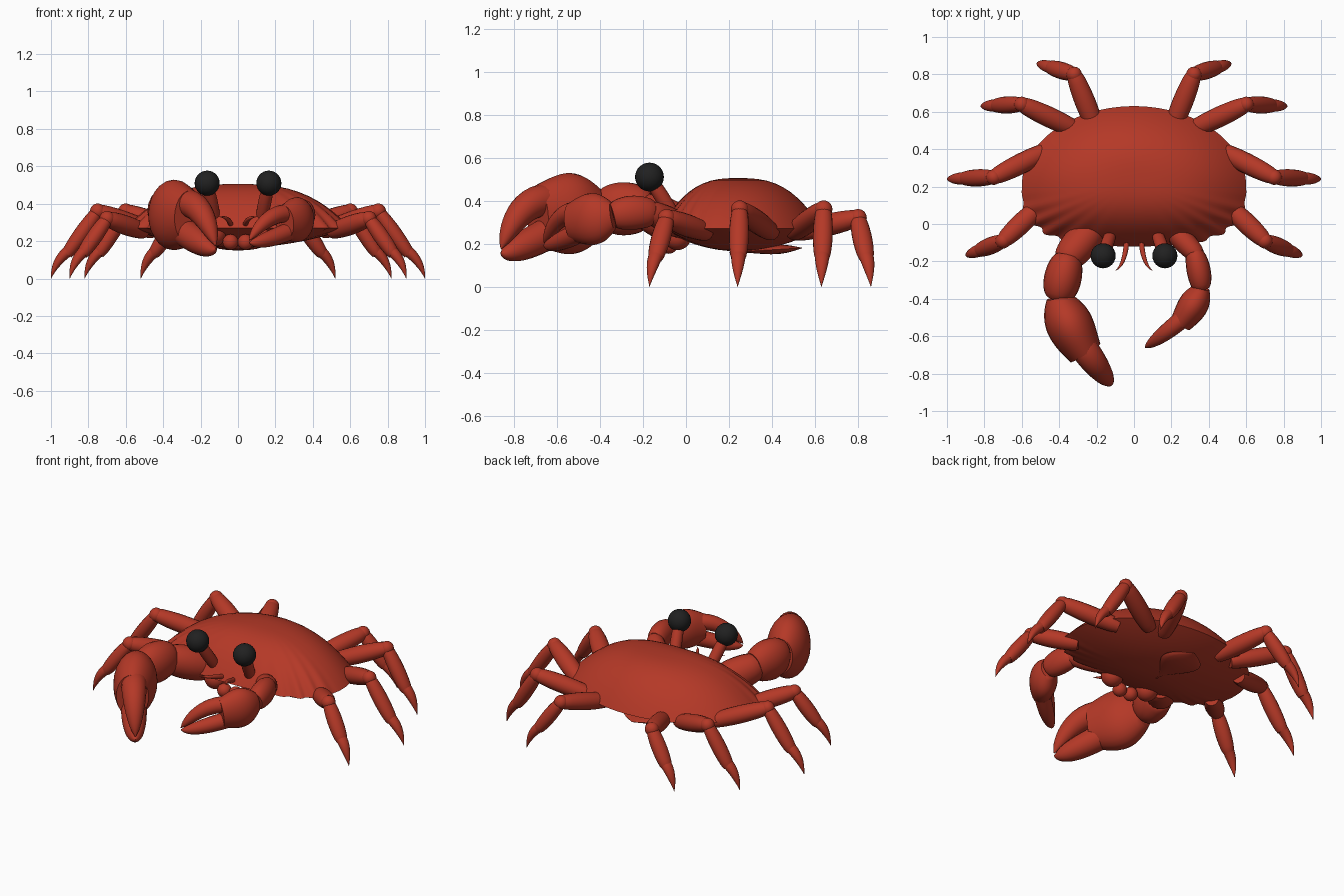
import bpy, bmesh, math
from mathutils import Vector

cube = bpy.data.objects.get("Cube")
if cube:
    bpy.data.objects.remove(cube, do_unlink=True)


def material(name, color):
    mat = bpy.data.materials.new(name)
    mat.use_nodes = True
    mat.diffuse_color = (*color, 1)
    shader = mat.node_tree.nodes["Principled BSDF"]
    shader.inputs["Base Color"].default_value = (*color, 1)
    return mat


RED = material("shell red", (0.46, 0.04, 0.02))
BLACK = material("eye black", (0.015, 0.015, 0.015))


def finish(name, bm, mat):
    bmesh.ops.recalc_face_normals(bm, faces=bm.faces)
    mesh = bpy.data.meshes.new(name)
    bm.to_mesh(mesh)
    bm.free()
    obj = bpy.data.objects.new(name, mesh)
    bpy.context.collection.objects.link(obj)
    mesh.materials.append(mat)
    bpy.ops.object.select_all(action='DESELECT')
    obj.select_set(True)
    bpy.context.view_layer.objects.active = obj
    bpy.ops.object.shade_smooth_by_angle(angle=math.radians(50))


def bridge(bm, rings):
    """Skin a stack of vertex rings and cap both ends."""
    for lower, upper in zip(rings, rings[1:]):
        for i in range(len(lower)):
            j = (i + 1) % len(lower)
            bm.faces.new((lower[i], lower[j], upper[j], upper[i]))
    bm.faces.new(rings[0])
    bm.faces.new(rings[-1])


def curve_point(points, t):
    """Point on a Bezier curve of any degree."""
    while len(points) > 1:
        points = [a.lerp(b, t) for a, b in zip(points, points[1:])]
    return points[0]


# Thickness along a part, from its root (t = 0) to its end (t = 1)
def barrel(t):
    return 0.7 + 0.3 * math.sin(math.pi * t) ** 0.6


def palm_shape(t):
    return 0.55 + 0.2 * t + 0.35 * math.sin(math.pi * t)


def spike(t):
    return 1 - t ** 2


def teardrop(t):
    return math.sin(math.pi * t ** 1.6)


def limb(name, points, width, height, shape, steps=14, sides=18):
    """Elliptical tube along a curve; width and height are radii."""
    points = [Vector(p) for p in points]
    bm = bmesh.new()
    rings = []
    for i in range(steps + 1):
        t = i / steps
        centre = curve_point(points, t)
        ahead = curve_point(points, min(t + 0.01, 1)) - curve_point(points, max(t - 0.01, 0))
        across = ahead.cross(Vector((0, 0, 1))).normalized()
        up = across.cross(ahead).normalized()
        size = max(shape(t), 0.04)
        ring = []
        for k in range(sides):
            angle = math.tau * k / sides
            offset = across * width * math.cos(angle) + up * height * math.sin(angle)
            ring.append(bm.verts.new(centre + offset * size))
        rings.append(ring)
    bridge(bm, rings)
    finish(name, bm, RED)


def ball(name, centre, radius, mat):
    bm = bmesh.new()
    bmesh.ops.create_uvsphere(bm, u_segments=24, v_segments=14, radius=radius)
    bmesh.ops.translate(bm, verts=bm.verts, vec=centre)
    finish(name, bm, mat)


# Shell: domed stack of one outline, round behind, squarer and scalloped in front
def signed_power(value, power):
    return math.copysign(abs(value) ** power, value)


def shell_ring(bm, scale, z, sides=144):
    ring = []
    for k in range(sides):
        angle = math.tau * k / sides
        c, s = math.cos(angle), math.sin(angle)
        power, depth = (1, 0.43) if s > 0 else (0.72, 0.32)
        x, y = 0.6 * signed_power(c, power), depth * signed_power(s, power)
        scallop = max(0, -s) * abs(c) * math.cos(angle * 24) * scale ** 3
        grow = scale * (1 + 0.05 * scallop)
        ring.append(bm.verts.new((x * grow, 0.2 + 0.04 * (1 - scale) + y * grow, z)))
    return ring


RIM = 0.27
bm = bmesh.new()
STEPS = 14
scales = [math.sin(math.pi / 2 * (i + 0.2) / (STEPS + 0.2)) for i in range(STEPS + 1)]
rings = [shell_ring(bm, s, RIM + 0.235 * (1 - s ** 2.8)) for s in scales]
rings += [shell_ring(bm, s, RIM - 0.105 * (1 - s ** 2)) for s in scales[-2::-1]]
bridge(bm, rings)
finish("shell", bm, RED)

# Belly flap
limb("belly_flap", [(0, 0.2, 0.16), (0, 0.54, 0.18)], 0.13, 0.022, teardrop)

# Walking legs: hip, knee and toe of each pair
HIP_HEIGHT = 0.25
legs = {
    "first": [(0.5, 0.1), (0.7, -0.09, 0.32), (0.9, -0.17)],
    "second": [(0.45, 0.4), (0.75, 0.25, 0.36), (1, 0.24)],
    "third": [(0.3, 0.5), (0.6, 0.64, 0.36), (0.82, 0.63)],
    "fourth": [(0.2, 0.5), (0.32, 0.8, 0.32), (0.52, 0.86)],
}
for order, joints in legs.items():
    for side, mirror in (("left", 1), ("right", -1)):
        hip = Vector((*joints[0], HIP_HEIGHT))
        knee = Vector(joints[1])
        toe = Vector((*joints[2], 0))
        for joint in (hip, knee, toe):
            joint.x *= mirror
        ankle = knee.lerp(toe, 0.66)
        ankle.z = 0.13
        bend = knee.lerp(toe, 0.9)
        bend.z = 0.1
        part = f"{side}_{order}_leg_"
        limb(part + "thigh", [hip, knee], 0.055, 0.052, barrel)
        ball(part + "knee", knee, 0.041, RED)
        limb(part + "shin", [knee, ankle], 0.046, 0.042, barrel)
        limb(part + "toe", [knee.lerp(ankle, 0.9), bend, toe], 0.034, 0.03, spike)


# Claws: the right one is the larger
def claw(side, shoulder, elbow, wrist, knuckle, tip, thick):
    shoulder, elbow, wrist, knuckle, tip = map(Vector, (shoulder, elbow, wrist, knuckle, tip))
    rise = Vector((0, 0, thick))
    part = side + "_claw_"
    limb(part + "upper_arm", [shoulder, elbow], thick * 0.75, thick * 0.8, barrel)
    limb(part + "wrist", [elbow.lerp(shoulder, 0.1), elbow.lerp(wrist, 0.5) + rise * 0.15, wrist],
         thick * 0.8, thick, barrel)
    # The palm bows outward and stands taller than it is wide
    bow = wrist.lerp(knuckle, 0.4)
    bow.x += (wrist.x - knuckle.x) * 0.2
    limb(part + "palm", [wrist, bow, knuckle], thick, thick * 1.5, palm_shape, sides=24)
    root = knuckle.lerp(wrist, 0.15)
    for finger, lift, arch in (("upper", 0.55, 1.6), ("lower", -0.7, -0.7)):
        limb(part + finger + "_finger",
             [root + rise * lift, knuckle.lerp(tip, 0.5) + rise * arch * 0.8,
              tip.lerp(knuckle, 0.1) + rise * lift * 0.5, tip + rise * lift * 0.1],
             thick * 0.6, thick * 0.6, spike)


claw("right", (-0.2, 0, 0.27), (-0.37, -0.2, 0.36), (-0.4, -0.39, 0.35),
     (-0.26, -0.69, 0.33), (-0.12, -0.86, 0.17), 0.125)
claw("left", (0.18, 0, 0.27), (0.34, -0.17, 0.35), (0.36, -0.34, 0.33),
     (0.25, -0.53, 0.3), (0.06, -0.66, 0.2), 0.08)

# Eyes, stalks, feelers and mouth plates
for side, mirror in (("left", 1), ("right", -1)):
    eye = Vector((mirror * 0.165, -0.17, 0.51))
    limb(side + "_eye_stalk", [(mirror * 0.12, -0.04, 0.3), eye], 0.035, 0.035, barrel)
    ball(side + "_eye", eye, 0.067, BLACK)
    limb(side + "_feeler", [(mirror * 0.04, -0.1, 0.29), (mirror * 0.05, -0.22, 0.33),
                            (mirror * 0.1, -0.25, 0.33)], 0.014, 0.014, spike)
    ball(side + "_mouth_plate", (mirror * 0.04, -0.08, 0.195), 0.042, RED)
    ball(side + "_cheek", (mirror * 0.13, -0.04, 0.235), 0.065, RED)
